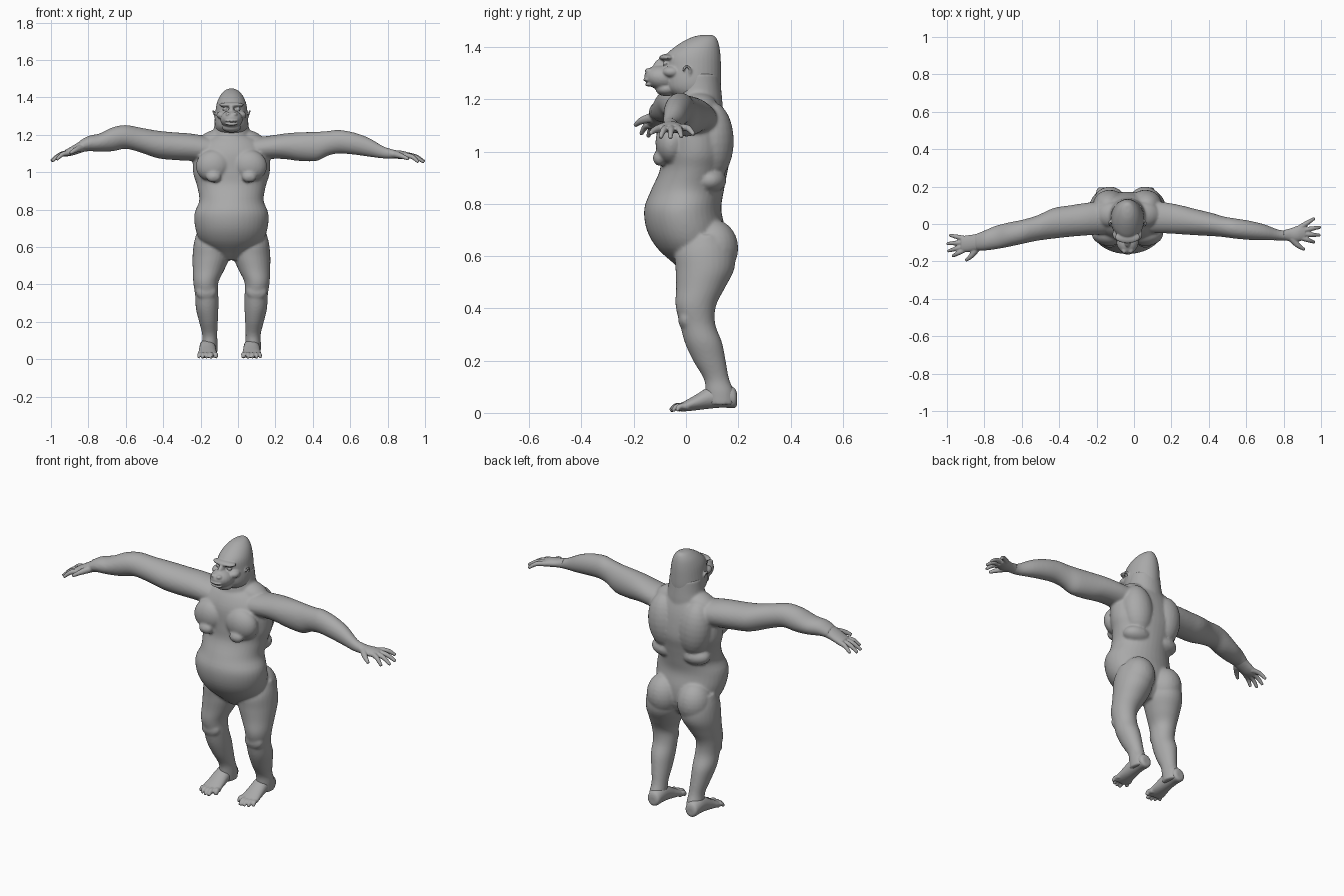
import bpy, bmesh, math
from mathutils import Vector, Matrix

CX = -0.035                      # body midline
skin = bpy.data.materials.new("grey_skin")
skin.diffuse_color = (0.4, 0.4, 0.4, 1)


def skin_rings(bm, rings):
    """Bridge a list of point rings and cap both ends."""
    rows = [[bm.verts.new(p) for p in r] for r in rings]
    n = len(rows[0])
    for a, b in zip(rows, rows[1:]):
        for i in range(n):
            bm.faces.new((a[i], a[(i + 1) % n], b[(i + 1) % n], b[i]))
    bm.faces.new(rows[0][::-1])
    bm.faces.new(rows[-1])


def spline(keys, steps=4):
    """Catmull-Rom interpolation of key tuples."""
    out = []
    for i in range(len(keys) - 1):
        p = [keys[max(0, min(len(keys) - 1, i + k))] for k in (-1, 0, 1, 2)]
        for s in range(steps):
            t = s / steps
            out.append([0.5 * (2 * b + (c - a) * t + (2*a - 5*b + 4*c - d) * t*t
                               + (3*b - a - 3*c + d) * t**3) for a, b, c, d in zip(*p)])
    return out + [list(keys[-1])]


def loft(bm, axis, keys, n=28):
    """Keys: position on axis, then low and high bounds on the two other axes."""
    rings = []
    for t, a0, a1, b0, b1 in spline(keys):
        ring = []
        for i in range(n):
            ang = 2 * math.pi * i / n
            a = (a0 + a1) / 2 + (a1 - a0) / 2 * math.cos(ang)
            b = (b0 + b1) / 2 + (b1 - b0) / 2 * math.sin(ang)
            ring.append({'x': (t, a, b), 'y': (a, t, b), 'z': (a, b, t)}[axis])
        rings.append(ring)
    skin_rings(bm, rings)


def tube(bm, pts, n=10):
    """Tapered round tube through (x, y, z, radius) points."""
    path = spline(pts)
    rings = []
    for i, p in enumerate(path):
        d = Vector(path[min(i + 1, len(path) - 1)][:3]) - Vector(path[max(i - 1, 0)][:3])
        q = d.to_track_quat('Z', 'Y')
        rings.append([Vector(p[:3]) + q @ Vector((p[3] * math.cos(2*math.pi*k/n),
                      p[3] * math.sin(2*math.pi*k/n), 0)) for k in range(n)])
    skin_rings(bm, rings)


def blob(bm, c, r, rx=0, ry=0):
    """Ellipsoid muscle, tilted about x (rx) and y (ry) in degrees."""
    m = (Matrix.Translation(c) @ Matrix.Rotation(math.radians(ry), 4, 'Y')
         @ Matrix.Rotation(math.radians(rx), 4, 'X') @ Matrix.Diagonal((*r, 1)))
    bmesh.ops.create_uvsphere(bm, u_segments=24, v_segments=14, radius=1, matrix=m)


def finish(name, bm, voxel, smooth):
    """Fuse the overlapping shapes into one smooth skin."""
    bmesh.ops.recalc_face_normals(bm, faces=bm.faces)
    me = bpy.data.meshes.new(name)
    bm.to_mesh(me)
    bm.free()
    me.materials.append(skin)
    ob = bpy.data.objects.new(name, me)
    bpy.context.collection.objects.link(ob)
    re = ob.modifiers.new("fuse", 'REMESH')
    re.mode, re.voxel_size, re.use_smooth_shade = 'VOXEL', voxel, True
    sm = ob.modifiers.new("soften", 'SMOOTH')
    sm.factor, sm.iterations = 0.5, smooth


# ---- body: torso, neck, arms and legs ----
bm = bmesh.new()
torso = [(1.21, .08, -.02, .12), (1.17, .15, -.06, .14), (1.1, .2, -.09, .16), (1.0, .205, -.095, .172),
         (.93, .185, -.1, .16), (.85, .172, -.135, .145), (.78, .197, -.16, .135),
         (.7, .193, -.15, .15), (.63, .165, -.11, .15), (.57, .1, -.045, .13), (.53, .05, 0, .1)]
loft(bm, 'z', [(z, CX - w, CX + w, a, b) for z, w, a, b in torso], 40)
neck = [(1.3, .088, -.04, .13), (1.24, .093, -.04, .135), (1.18, .105, -.05, .14), (1.1, .11, -.05, .14)]
loft(bm, 'z', [(z, CX - w, CX + w, a, b) for z, w, a, b in neck])

leg = [(.68, .1, .085, .0, .15), (.62, .104, .097, -.04, .185), (.55, .108, .1, -.04, .185),
       (.48, .122, .085, -.038, .15), (.41, .137, .067, -.04, .115), (.34, .132, .062, -.023, .112),
       (.27, .13, .06, -.005, .138), (.2, .123, .05, .027, .152), (.13, .116, .04, .068, .165),
       (.08, .116, .042, .075, .185), (.03, .116, .04, .08, .19)]
for s in (-1, 1):
    loft(bm, 'z', [(z, CX + s*x - w, CX + s*x + w, a, b) for z, x, w, a, b in leg])
    blob(bm, (CX + s*.094, .105, .63), (.092, .095, .11))             # buttock
    blob(bm, (CX + s*.097, -.055, 1.035), (.094, .062, .085), 0, s*12)  # chest muscle
    blob(bm, (CX + s*.095, -.1, .975), (.04, .027, .03))              # lower chest
    blob(bm, (CX + s*.095, .1, 1.04), (.09, .083, .15), 0, s*6)       # back muscle
    blob(bm, (CX + s*.09, .09, .89), (.085, .065, .05))               # lower back fold
    blob(bm, (CX + s*.09, .05, 1.17), (.09, .07, .055), 0, s*14)      # trapezius
    blob(bm, (CX + s*.135, .0, .36), (.055, .03, .045))               # knee

left_arm = [(-.1, -.05, .13, 1.05, 1.18), (-.24, -.06, .115, 1.06, 1.205), (-.34, -.068, .1, 1.065, 1.213),
            (-.43, -.078, .085, 1.075, 1.222), (-.52, -.09, .045, 1.105, 1.238),
            (-.6, -.107, .022, 1.125, 1.252), (-.67, -.122, .008, 1.112, 1.24),
            (-.74, -.135, -.01, 1.11, 1.207), (-.8, -.142, -.035, 1.112, 1.194), (-.85, -.14, -.055, 1.105, 1.165)]
right_arm = [(.04, -.05, .13, 1.05, 1.18), (.17, -.05, .115, 1.07, 1.195), (.25, -.055, .1, 1.07, 1.207),
             (.33, -.06, .08, 1.06, 1.213), (.42, -.065, .058, 1.06, 1.216), (.48, -.07, .04, 1.088, 1.22),
             (.54, -.078, .03, 1.1, 1.226), (.62, -.085, .017, 1.094, 1.212), (.7, -.087, -.003, 1.083, 1.183),
             (.78, -.088, -.032, 1.073, 1.137), (.84, -.09, -.03, 1.073, 1.117)]
loft(bm, 'x', left_arm)
loft(bm, 'x', right_arm)
finish("body", bm, .007, 5)

# ---- head: skull, brow, muzzle, nose, lips, ears ----
bm = bmesh.new()
skull = [(1.447, .012, .06, .1), (1.437, .035, .02, .115), (1.41, .06, -.03, .126), (1.37, .078, -.075, .132),
         (1.32, .086, -.082, .134), (1.27, .09, -.085, .134), (1.235, .085, -.075, .13), (1.2, .07, -.03, .12)]
loft(bm, 'z', [(z, CX - w, CX + w, a, b) for z, w, a, b in skull], 36)
blob(bm, (CX, -.07, 1.36), (.068, .033, .014))                  # brow ridge
blob(bm, (CX, -.09, 1.283), (.06, .07, .048), -8)               # muzzle
blob(bm, (CX, -.075, 1.24), (.05, .042, .028))                  # chin
blob(bm, (CX, -.095, 1.325), (.016, .03, .03), 25)              # nose bridge
blob(bm, (CX, -.147, 1.275), (.036, .017, .007))                # upper lip
blob(bm, (CX, -.14, 1.257), (.033, .017, .008))                 # lower lip
for s in (-1, 1):
    blob(bm, (CX + s*.017, -.14, 1.309), (.015, .018, .011))    # nostril
    blob(bm, (CX + s*.036, -.077, 1.337), (.013, .012, .008))   # eye
    blob(bm, (CX + s*.05, -.055, 1.305), (.03, .035, .022))     # cheek
    tube(bm, [(CX + s*(.09 + .008 * math.sin(a)), .003 + .013 * math.cos(a),
               1.305 + .022 * math.sin(a), .0055)
              for a in [math.radians(d) for d in range(-110, 171, 40)]])  # ear rim
finish("head", bm, .0045, 3)

# ---- hands: palm, four fingers and thumb ----
hands = {
    "left_hand": ([(-.81, -.14, -.045, 1.113, 1.185), (-.85, -.145, -.055, 1.1, 1.162),
                   (-.89, -.15, -.06, 1.088, 1.138), (-.925, -.148, -.065, 1.083, 1.118)],
                  [(-.97, -.172, 1.067), (-.995, -.145, 1.058), (-1.0, -.105, 1.06), (-.985, -.06, 1.07)],
                  (-.84, -.13, 1.13), (-.9, -.195, 1.1)),
    "right_hand": ([(.8, -.086, -.033, 1.073, 1.13), (.84, -.093, -.022, 1.073, 1.118),
                    (.88, -.093, -.008, 1.07, 1.114), (.915, -.085, -.003, 1.073, 1.104)],
                   [(.965, -.098, 1.053), (.995, -.06, 1.052), (.998, -.017, 1.056), (.965, .03, 1.065)],
                   (.84, -.075, 1.095), (.912, -.137, 1.07))}
for name, (palm, tips, t0, t1) in hands.items():
    bm = bmesh.new()
    loft(bm, 'x', palm, 20)
    x, y0, y1, z0, z1 = palm[-1]
    x -= math.copysign(.025, x)
    for i, tip in enumerate(tips):
        root = Vector((x, y0 + .014 + (y1 - y0 - .028) * i / 3, (z0 + z1) / 2 + .003))
        mid = root.lerp(Vector(tip), .55) + Vector((0, 0, .012))
        tube(bm, [(*root, .015), (*mid, .0125), (*tip, .008)])
    mid = Vector(t0).lerp(Vector(t1), .5) + Vector((0, -.008, .003))
    tube(bm, [(*t0, .02), (*mid, .014), (*t1, .008)])
    finish(name, bm, .004, 2)

# ---- feet: sole, heel and toes ----
for name, s, fx in (("left_foot", -1, CX - .128), ("right_foot", 1, CX + .108)):
    bm = bmesh.new()
    sole = [(.196, .02, .035, .075), (.185, .036, .022, .1), (.14, .042, .024, .115), (.09, .044, .02, .105),
            (.04, .048, .014, .075), (0, .052, .01, .052), (-.025, .048, .01, .038)]
    loft(bm, 'y', [(y, fx - w, fx + w, a, b) for y, w, a, b in sole], 24)
    for i, (dx, y, r) in enumerate([(-.042, -.03, .015), (-.018, -.06, .014), (.004, -.06, .012),
                                    (.025, -.052, .012), (.044, -.035, .011)]):
        tube(bm, [(fx + s*dx*.85, .01, .026, r), (fx + s*dx, (y - .01) / 2, .029, r),
                  (fx + s*dx*1.1, y, .011, r * .6)])
    finish(name, bm, .0045, 2)
    # rest the soles on the ground
    bpy.data.objects[name].location.z = -.004
